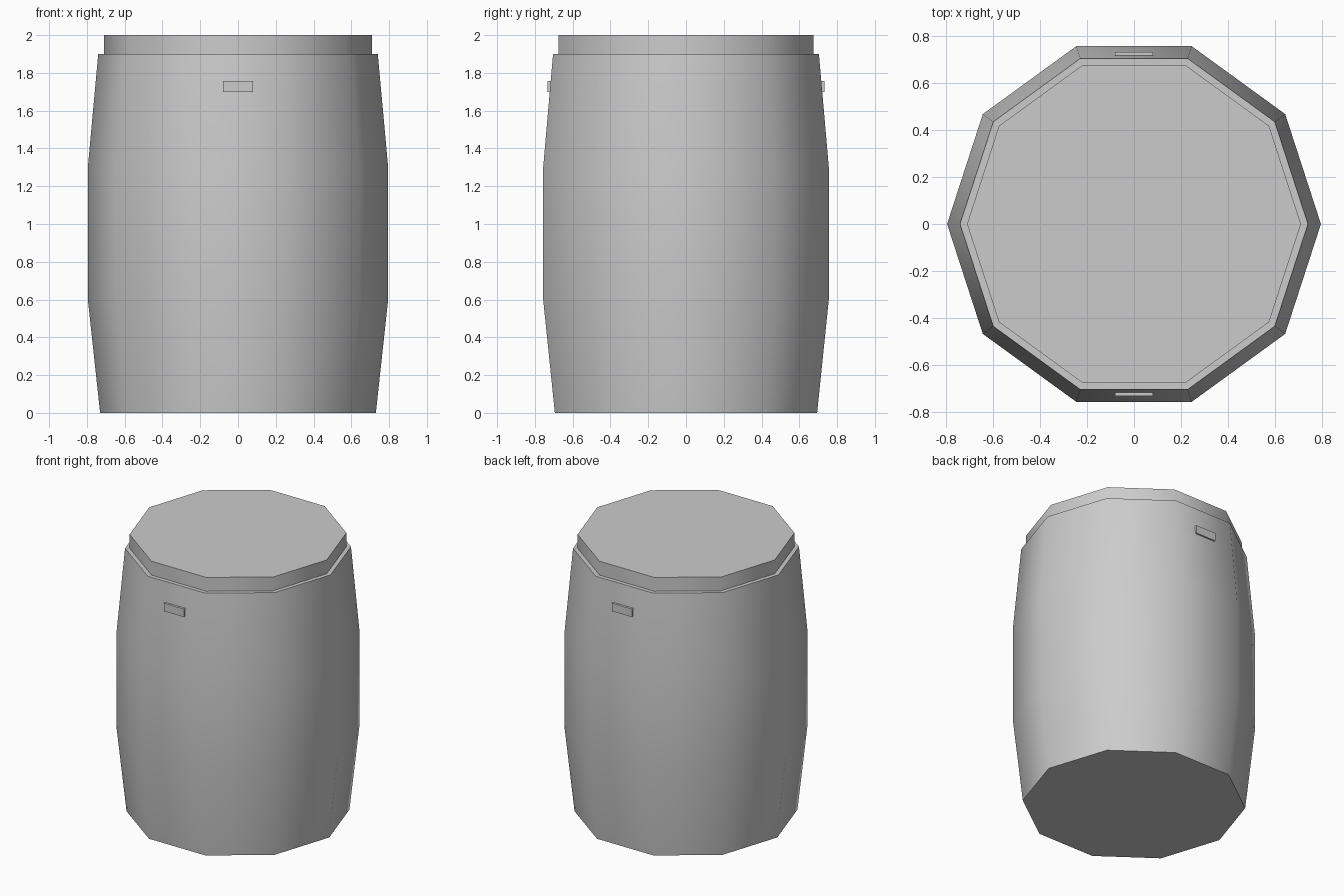
import bpy, bmesh, math
from mathutils import Vector

SIDES = 10

cube = bpy.data.objects.get("Cube")
if cube:
    bpy.data.objects.remove(cube, do_unlink=True)

grey = bpy.data.materials.new("plain grey")
grey.use_nodes = True
grey.diffuse_color = (0.6, 0.6, 0.6, 1)
grey.node_tree.nodes["Principled BSDF"].inputs["Base Color"].default_value = (0.6, 0.6, 0.6, 1)


def add_object(name, bm, smooth=False):
    bmesh.ops.recalc_face_normals(bm, faces=bm.faces)
    mesh = bpy.data.meshes.new(name)
    bm.to_mesh(mesh)
    bm.free()
    mesh.materials.append(grey)
    obj = bpy.data.objects.new(name, mesh)
    bpy.context.collection.objects.link(obj)
    if smooth:
        bpy.ops.object.select_all(action="DESELECT")
        obj.select_set(True)
        bpy.context.view_layer.objects.active = obj
        bpy.ops.object.shade_smooth_by_angle(angle=math.radians(40))
    return obj


def lathe(name, profile):
    """Ten-sided turned part, closed at both ends."""
    bm = bmesh.new()
    rings = []
    for radius, z in profile:
        rings.append([bm.verts.new((radius * math.cos(math.tau * i / SIDES),
                                    radius * math.sin(math.tau * i / SIDES), z))
                      for i in range(SIDES)])
    for low, high in zip(rings, rings[1:]):
        for i in range(SIDES):
            j = (i + 1) % SIDES
            bm.faces.new((low[i], low[j], high[j], high[i]))
    bm.faces.new(rings[0][::-1])
    bm.faces.new(rings[-1])
    return add_object(name, bm, smooth=True)


# Bulging barrel and the narrower lid set into its top
lathe("barrel_body", [(0.73, 0), (0.795, 0.6), (0.795, 1.3), (0.74, 1.9)])
lathe("lid", [(0.71, 1.88), (0.71, 2.0)])


def handle_bracket(name, turn):
    """Small block fixed to the wall, holding the handle."""
    bm = bmesh.new()
    bmesh.ops.create_cube(bm, size=1)
    for v in bm.verts:
        v.co = Vector((v.co.x * 0.16, -0.72 + v.co.y * 0.025, 1.727 + v.co.z * 0.058))
    add_object(name, bm).rotation_euler.z = turn


def handle_loop(name, turn):
    """Flat trapezoid frame hanging outward from the bracket."""
    half = [(0.08, 1.71), (0.125, 1.65), (0.125, 1.617)]
    outline = half + [(-x, z) for x, z in reversed(half)]
    bm = bmesh.new()
    face = bm.faces.new([bm.verts.new((x, -0.724 - (1.71 - z) * 0.34, z))
                         for x, z in outline])
    bmesh.ops.inset_region(bm, faces=[face], thickness=0.012, use_even_offset=True)
    bmesh.ops.delete(bm, geom=[face], context="FACES")
    obj = add_object(name, bm)
    obj.rotation_euler.z = turn
    solid = obj.modifiers.new("thickness", "SOLIDIFY")
    solid.thickness = 0.007
    solid.offset = 0


# A matching handle on the front and the back
for side, turn in (("front", 0), ("back", math.pi)):
    handle_bracket(side + "_handle_bracket", turn)
    handle_loop(side + "_handle_loop", turn)
